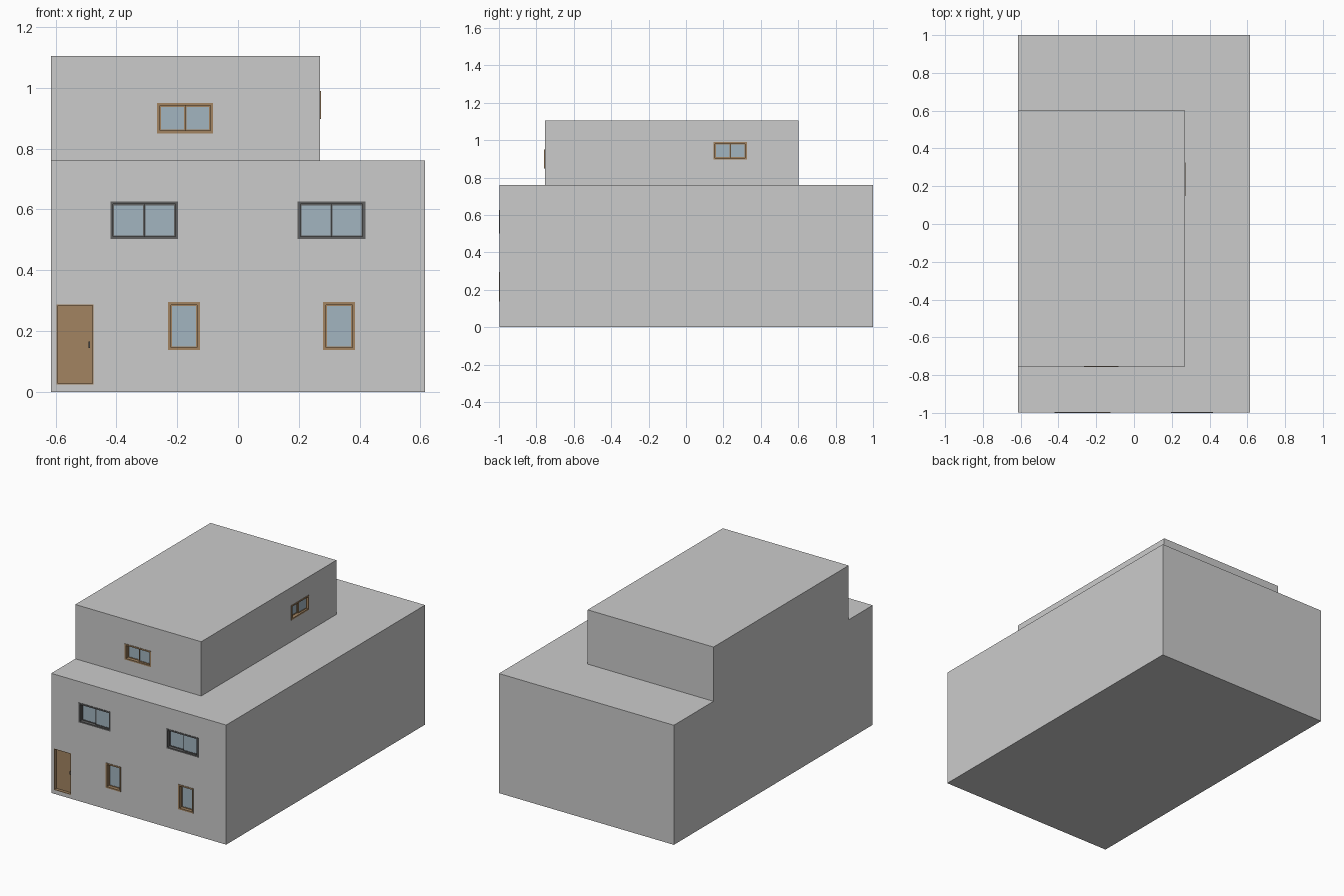
import bpy
import bmesh

if "Cube" in bpy.data.objects:
    bpy.data.objects.remove(bpy.data.objects["Cube"])


def material(name, color):
    m = bpy.data.materials.new(name)
    m.diffuse_color = color
    m.use_nodes = True
    m.node_tree.nodes["Principled BSDF"].inputs["Base Color"].default_value = m.diffuse_color
    return m


WOOD = material("wood", (0.36, 0.23, 0.12, 1))
GLASS = material("glass", (0.36, 0.46, 0.53, 1))
METAL = material("dark_metal", (0.12, 0.12, 0.12, 1))


def boxes(name, spans, mat=None):
    """One object from boxes given as ((x0, x1), (y0, y1), (z0, z1))."""
    bm = bmesh.new()
    for span in spans:
        verts = bmesh.ops.create_cube(bm, size=1)["verts"]
        for v in verts:
            v.co = [(a + b) / 2 + c * abs(b - a) for c, (a, b) in zip(v.co, span)]
    me = bpy.data.meshes.new(name)
    bm.to_mesh(me)
    bm.free()
    ob = bpy.data.objects.new(name, me)
    bpy.context.collection.objects.link(ob)
    if mat:
        me.materials.append(mat)
    return ob


def cut(ob, span):
    """Subtract a box and bake the result."""
    cutter = boxes("cutter", [span])
    cutter.hide_render = True
    mod = ob.modifiers.new("cut", "BOOLEAN")
    mod.operation, mod.object, mod.solver = "DIFFERENCE", cutter, "EXACT"
    bpy.context.view_layer.update()
    dg = bpy.context.evaluated_depsgraph_get()
    me = bpy.data.meshes.new_from_object(ob.evaluated_get(dg))
    ob.modifiers.clear()
    ob.data = me
    bpy.data.objects.remove(cutter)


T = 0.035      # wall thickness
SLAB = 0.018   # floor thickness
FRONT, BACK = -0.997, 1.0
LOW = ((-0.615, 0.615), (FRONT, BACK))
HIGH = ((-0.615, 0.27), (-0.755, 0.602))


def storey(name, plan, z0, z1):
    walls = boxes(name, [(*plan, (z0, z1))])
    inner = [(a + T, b - T) for a, b in plan]
    cut(walls, (*inner, (z0 - 0.1, z1 + 0.1)))
    return walls


# Floors, roofs and wall rings
boxes("ground_slab", [(*LOW, (0, SLAB))])
boxes("middle_slab", [(*LOW, (0.40, 0.40 + SLAB))])
boxes("lower_roof", [(*LOW, (0.76 - SLAB, 0.76))])
boxes("upper_roof", [(*HIGH, (1.105 - SLAB, 1.105))])
ground = storey("ground_walls", LOW, SLAB, 0.40)
middle = storey("middle_walls", LOW, 0.40 + SLAB, 0.76 - SLAB)
upper = storey("upper_walls", HIGH, 0.76, 1.105 - SLAB)


def on_front(y):
    return lambda u, d, z: (u, (y - d[1], y - d[0]), z)


def on_right(x):
    return lambda u, d, z: ((x + d[0], x + d[1]), u, z)


def frame(place, u, z, d, w):
    """Four bars around a rectangle."""
    (a, b), (c, e) = u, z
    return [place((a, a + w), d, z), place((b - w, b), d, z),
            place((a + w, b - w), d, (c, c + w)),
            place((a + w, b - w), d, (e - w, e))]


def window(name, walls, place, u, z, mat, panes=2, w=0.009):
    cut(walls, place(u, (-T - 0.02, 0.02), z))
    boxes(name + "_frame", frame(place, u, z, (-T, 0.003), w), mat)
    a, b = u[0] + w, u[1] - w
    c, e = z[0] + w, z[1] - w
    step = (b - a) / panes
    sashes, glass = [], []
    # Sliding sashes sit on staggered tracks
    for i in range(panes):
        s = (a + i * step, a + (i + 1) * step)
        d = -0.022 + 0.009 * i
        sashes += frame(place, s, (c, e), (d - 0.004, d + 0.004), 0.004)
        glass.append(place((s[0] + 0.003, s[1] - 0.003), (d - 0.001, d + 0.001),
                           (c + 0.003, e - 0.003)))
    boxes(name + "_sashes", sashes, mat)
    boxes(name + "_glass", glass, GLASS)


# Windows
f, uf, ur = on_front(FRONT), on_front(-0.755), on_right(0.27)
for side, x in (("left", -0.23), ("right", 0.28)):
    window("ground_window_" + side, ground, f, (x, x + 0.105), (0.137, 0.295), WOOD, 1)
for side, x in (("left", -0.42), ("right", 0.196)):
    window("middle_window_" + side, middle, f, (x, x + 0.223), (0.502, 0.626), METAL)
window("upper_window_front", upper, uf, (-0.266, -0.082), (0.85, 0.95), WOOD)
window("upper_window_side", upper, ur, (0.147, 0.325), (0.897, 0.99), WOOD)

# Recessed front door with handle
du, dz = (-0.596, -0.475), (0.024, 0.288)
cut(ground, f(du, (-T - 0.02, 0.02), dz))
boxes("door_frame", frame(f, du, dz, (-T, 0), 0.004), WOOD)
boxes("door_leaf", [f((-0.592, -0.479), (-0.028, -0.019), (0.028, 0.284))], WOOD)
boxes("door_handle", [f((-0.492, -0.487), (-0.019, -0.009), (0.145, 0.165))], METAL)
